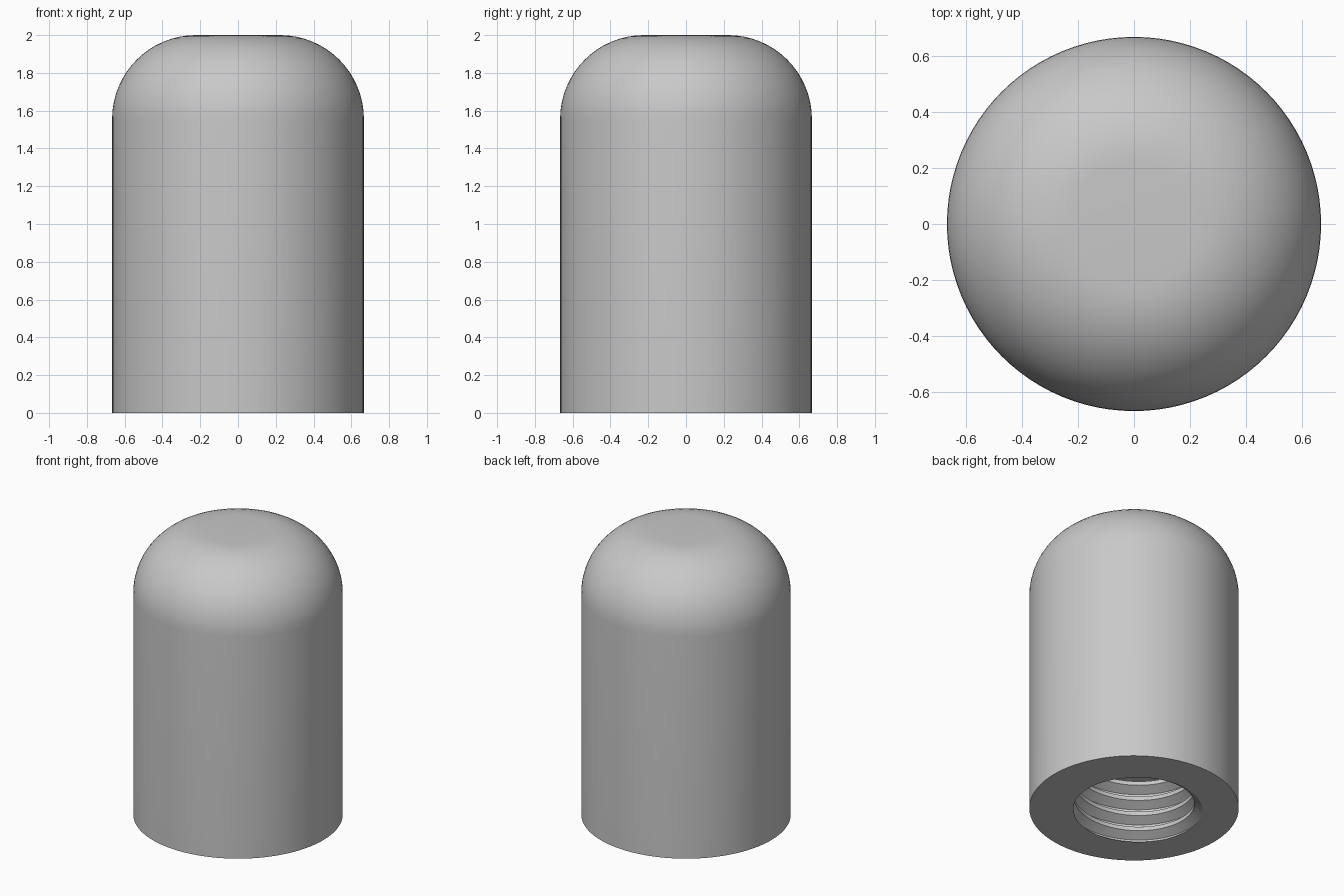
import bpy, bmesh, math

cube = bpy.data.objects.get("Cube")
if cube:
    bpy.data.objects.remove(cube, do_unlink=True)

UNIT = 1 / 9                    # one millimetre of the part
RADIUS, HEIGHT, FILLET = 6 * UNIT, 18 * UNIT, 4 * UNIT
PITCH, MAJOR, MINOR = UNIT, 4 * UNIT, 3.46 * UNIT
DEPTH = 4 * UNIT
SIDES, ARC = 96, 16

# Thread profile over one pitch: flat root, flank, flat crest, flank
CORNERS = [-1 / 16, 1 / 16, 3 / 8, 5 / 8]


def thread_radius(phase):
    """Bore radius at a phase of the thread, with the root at zero."""
    d = abs((phase + 0.5) % 1 - 0.5)
    t = min(max((d - CORNERS[1]) / (CORNERS[2] - CORNERS[1]), 0), 1)
    return MAJOR + (MINOR - MAJOR) * t


def column(turn):
    """Section from the top centre, over the outside and up the bore."""
    pts = [(0, HEIGHT)]
    for i in range(ARC + 1):
        a = math.pi / 2 * (1 - i / ARC)
        pts.append((RADIUS - FILLET + FILLET * math.cos(a),
                    HEIGHT - FILLET + FILLET * math.sin(a)))
    pts.append((RADIUS, 0))
    start = turn - 0.5
    for n in range(-2, math.ceil(DEPTH / PITCH) + 3):
        for c in CORNERS:
            z = min(max(PITCH * (n + c + start), 0), DEPTH)
            pts.append((thread_radius(z / PITCH - start), z))
    pts.append((0, DEPTH))
    return pts


# Sweep the section once around the axis; the thread climbs one pitch
bm = bmesh.new()
columns = []
for s in range(SIDES + 1):
    a = 2 * math.pi * s / SIDES
    columns.append([bm.verts.new((r * math.cos(a), r * math.sin(a), z))
                    for r, z in column(s / SIDES)])
for left, right in zip(columns, columns[1:]):
    for i in range(len(left) - 1):
        bm.faces.new((left[i], left[i + 1], right[i + 1], right[i]))
bmesh.ops.remove_doubles(bm, verts=bm.verts, dist=1e-5)
bmesh.ops.recalc_face_normals(bm, faces=bm.faces)

mesh = bpy.data.meshes.new("threaded_cap")
bm.to_mesh(mesh)
bm.free()
cap = bpy.data.objects.new("threaded_cap", mesh)
bpy.context.collection.objects.link(cap)

# Plain grey metal
grey = bpy.data.materials.new("light_grey")
grey.use_nodes = True
grey.diffuse_color = (0.58, 0.58, 0.58, 1)
grey.node_tree.nodes["Principled BSDF"].inputs["Base Color"].default_value = grey.diffuse_color
mesh.materials.append(grey)

bpy.ops.object.select_all(action="DESELECT")
cap.select_set(True)
bpy.context.view_layer.objects.active = cap
bpy.ops.object.shade_smooth_by_angle(angle=math.radians(30))
